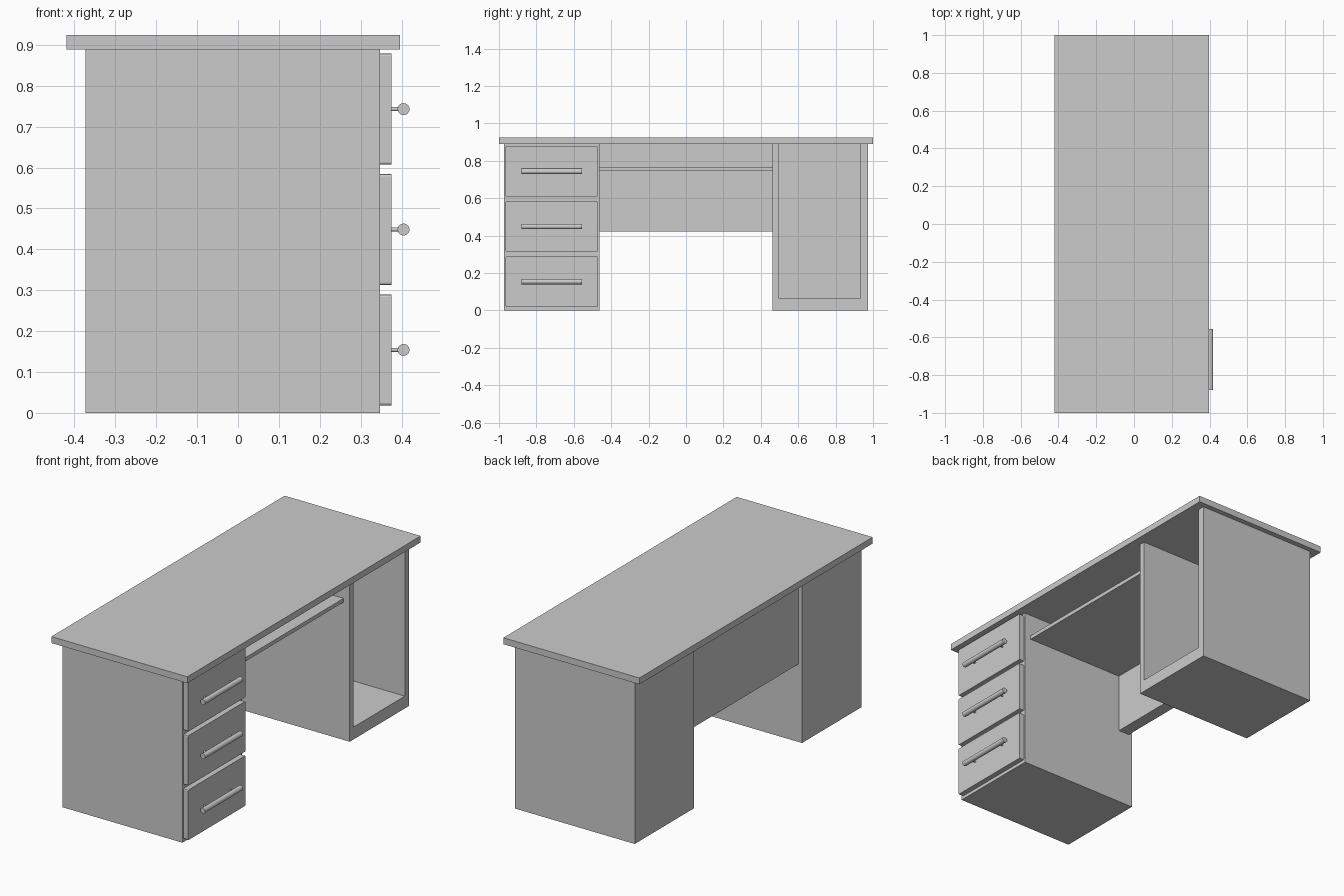
import bpy
import bmesh
from math import radians
from mathutils import Matrix

if "Cube" in bpy.data.objects:
    bpy.data.objects.remove(bpy.data.objects["Cube"])


def box(name, x, y, z, corner=0.0):
    """Box from (min, max) ranges; corner rounds the edges running along x."""
    bm = bmesh.new()
    bmesh.ops.create_cube(bm, size=1.0)
    for v in bm.verts:
        for i, (lo, hi) in enumerate((x, y, z)):
            v.co[i] = hi if v.co[i] > 0 else lo
    if corner:
        edges = [e for e in bm.edges
                 if abs(e.verts[0].co.x - e.verts[1].co.x) > 1e-4]
        bmesh.ops.bevel(bm, geom=edges, offset=corner, segments=2,
                        profile=0.5, affect='EDGES')
    return finish(name, bm)


def finish(name, bm):
    mesh = bpy.data.meshes.new(name)
    bm.to_mesh(mesh)
    bm.free()
    ob = bpy.data.objects.new(name, mesh)
    bpy.context.collection.objects.link(ob)
    return ob


def add_cylinder(bm, centre, radius, length, axis, sides):
    rot = Matrix.Rotation(radians(90), 4, 'Y' if axis == 'x' else 'X')
    bmesh.ops.create_cone(bm, cap_ends=True, segments=sides, radius1=radius,
                          radius2=radius, depth=length,
                          matrix=Matrix.Translation(centre) @ rot)


BACK, FRONT, UNDER = -0.373, 0.347, 0.889
INNER, OUTER = 0.462, 0.972

# Table top
box("table_top", (-0.42, 0.396), (-1, 1), (UNDER, 0.924))

# Drawer pedestal
box("drawer_pedestal", (BACK, FRONT), (-OUTER, -INNER), (0, UNDER))

# Open pedestal, hollowed from the front
cabinet = box("open_pedestal", (BACK, FRONT), (INNER, OUTER), (0, UNDER))
cutter = box("opening_cutter", (BACK + 0.036, 0.5), (0.495, 0.934), (0.067, 1.0))
cutter.hide_render = True
mod = cabinet.modifiers.new("opening", 'BOOLEAN')
mod.operation = 'DIFFERENCE'
mod.solver = 'EXACT'
mod.object = cutter
bpy.context.view_layer.objects.active = cabinet
bpy.ops.object.modifier_apply(modifier=mod.name)
bpy.data.objects.remove(cutter)

# Back panel and shelf between the pedestals
box("back_panel", (-0.352, -0.286), (-INNER, INNER), (0.423, UNDER))
box("keyboard_shelf", (-0.286, 0.31), (-INNER, INNER), (0.747, 0.768))

# Drawer fronts with bar handles on two posts
for i in range(3):
    z = 0.154 + 0.2945 * i
    box(f"drawer_front_{i + 1}", (FRONT, 0.376), (-0.964, -0.472),
        (z - 0.136, z + 0.136), corner=0.006)
    bm = bmesh.new()
    add_cylinder(bm, (0.405, -0.718, z), 0.0145, 0.324, 'y', 32)
    for side in (-1, 1):
        add_cylinder(bm, (0.388, -0.718 + side * 0.11, z), 0.005, 0.03, 'x', 16)
    handle = finish(f"drawer_handle_{i + 1}", bm)
    bpy.ops.object.select_all(action='DESELECT')
    handle.select_set(True)
    bpy.context.view_layer.objects.active = handle
    bpy.ops.object.shade_smooth_by_angle(angle=radians(40))
